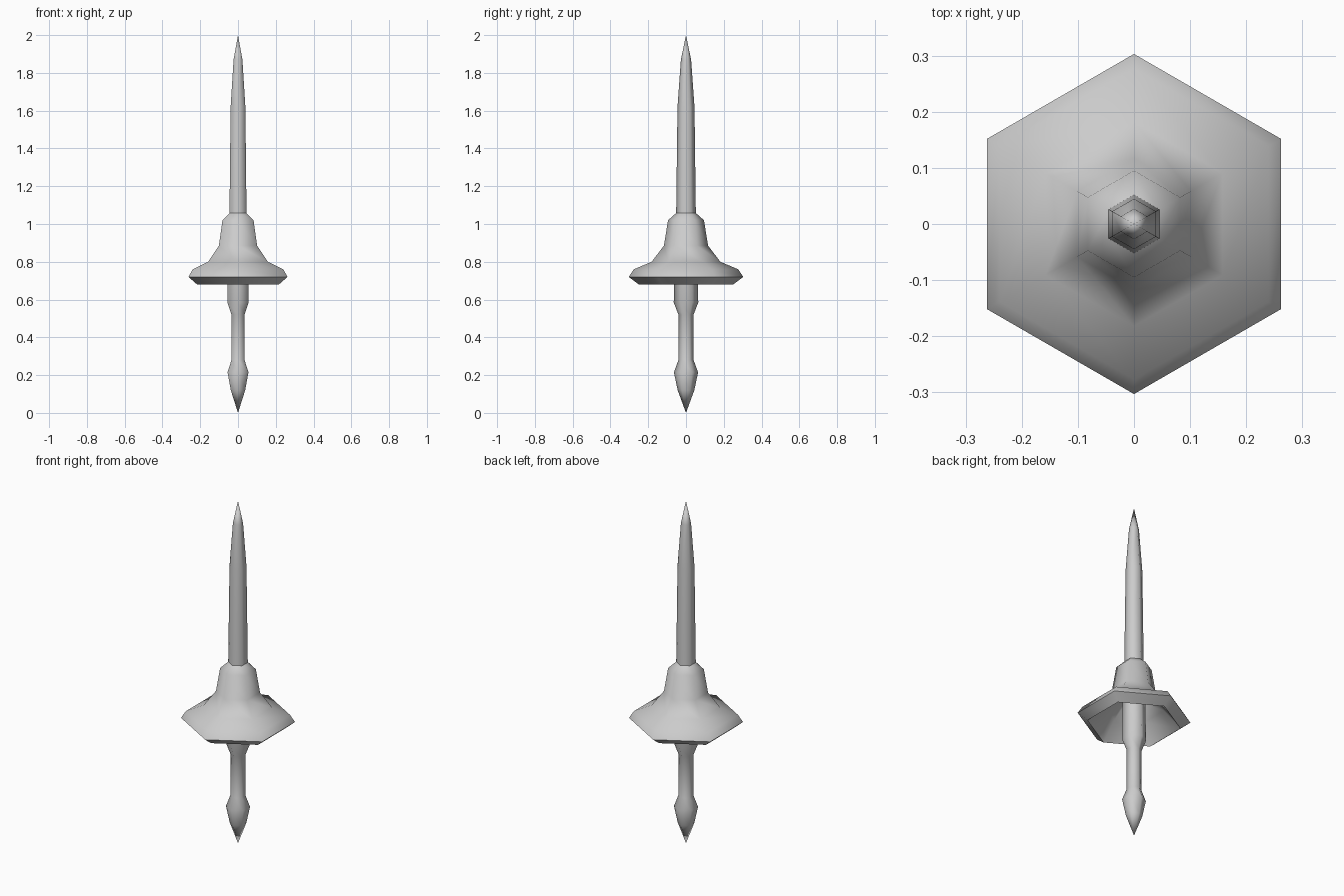
import bpy
import bmesh
from math import cos, sin, pi, radians

cube = bpy.data.objects.get("Cube")
if cube:
    bpy.data.objects.remove(cube, do_unlink=True)

SIDES = 6

# Plain grey metal
metal = bpy.data.materials.new("grey_metal")
metal.use_nodes = True
grey = (0.6, 0.6, 0.6, 1)
metal.diffuse_color = grey
metal.node_tree.nodes["Principled BSDF"].inputs["Base Color"].default_value = grey


def turned_part(name, profile, closed=False):
    """Revolve (radius, height) points into a six-sided part with corners on +y and -y."""
    bm = bmesh.new()
    rings = []
    for r, z in profile:
        angles = [pi / 2 + 2 * pi * i / SIDES for i in range(SIDES)]
        rings.append([bm.verts.new((r * cos(a), r * sin(a), z)) for a in angles])
    pairs = list(zip(rings, rings[1:]))
    if closed:
        pairs.append((rings[-1], rings[0]))
    for low, high in pairs:
        for i in range(SIDES):
            j = (i + 1) % SIDES
            bm.faces.new((low[i], low[j], high[j], high[i]))
    bmesh.ops.remove_doubles(bm, verts=bm.verts[:], dist=0.0005)
    bmesh.ops.recalc_face_normals(bm, faces=bm.faces[:])
    mesh = bpy.data.meshes.new(name)
    bm.to_mesh(mesh)
    bm.free()
    mesh.materials.append(metal)
    obj = bpy.data.objects.new(name, mesh)
    bpy.context.collection.objects.link(obj)
    bpy.ops.object.select_all(action='DESELECT')
    obj.select_set(True)
    bpy.context.view_layer.objects.active = obj
    bpy.ops.object.shade_smooth_by_angle(angle=radians(62))
    return obj


# Long tapering blade
turned_part("blade", [(0, 1.02), (0.053, 1.02), (0.052, 1.06), (0.045, 1.62),
                      (0.027, 1.87), (0, 2)])

# Bell-shaped hand guard, hollow underneath
turned_part("guard", [(0.05, 1.06), (0.095, 1.02), (0.117, 0.885), (0.182, 0.8),
                      (0.277, 0.76), (0.303, 0.72), (0.25, 0.68),
                      (0.16, 0.78), (0.05, 0.85)], closed=True)

# Grip with upper collar and pointed pommel
turned_part("grip", [(0, 0.86), (0.06, 0.86), (0.065, 0.585), (0.04, 0.52),
                     (0.04, 0.28), (0.064, 0.215), (0.044, 0.12), (0, 0)])
